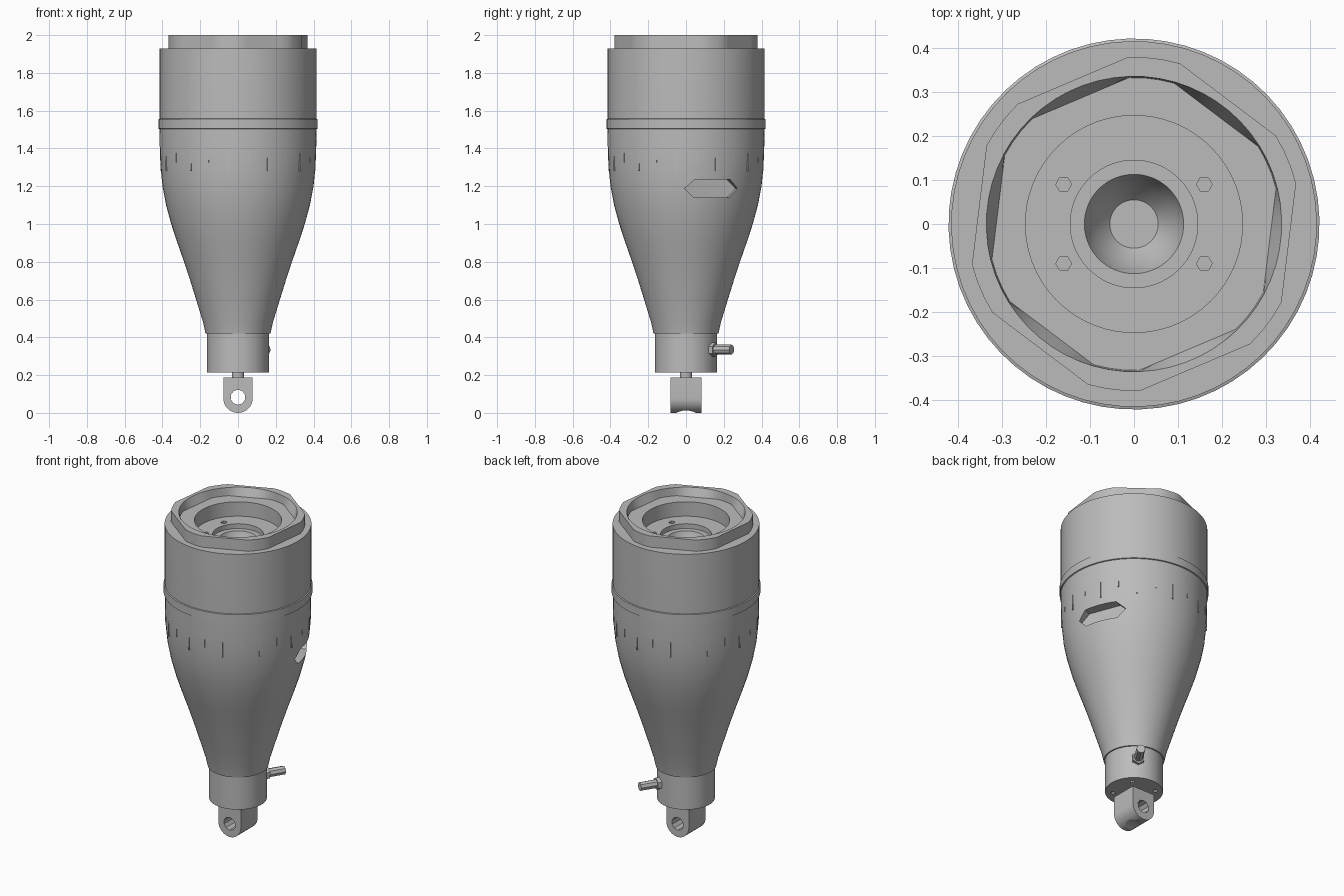
import bpy, bmesh, math
from mathutils import Matrix, Vector

if "Cube" in bpy.data.objects:
    bpy.data.objects.remove(bpy.data.objects["Cube"], do_unlink=True)

metal = bpy.data.materials.new("machined grey")
metal.use_nodes = True
GREY = (0.5, 0.5, 0.5, 1)
metal.diffuse_color = GREY
metal.node_tree.nodes["Principled BSDF"].inputs["Base Color"].default_value = GREY


def finish(name, bm, matrix=Matrix()):
    bmesh.ops.recalc_face_normals(bm, faces=bm.faces)
    bm.transform(matrix)
    mesh = bpy.data.meshes.new(name)
    bm.to_mesh(mesh)
    bm.free()
    mesh.materials.append(metal)
    obj = bpy.data.objects.new(name, mesh)
    bpy.context.collection.objects.link(obj)
    return obj


def lathe(name, rings, sides=60, matrix=Matrix()):
    """Stack of (radius, z[, True for six flats]) rings, capped at both ends."""
    bm = bmesh.new()
    loops = []
    for r, z, *flats in rings:
        loop = []
        for i in range(sides):
            a = math.radians(2) + math.tau * i / sides
            rad = r
            if flats:
                off = (a - math.radians(23)) % math.radians(60) - math.radians(30)
                rad = min(r, r * math.cos(math.radians(21)) / math.cos(off))
            loop.append(bm.verts.new((rad * math.cos(a), rad * math.sin(a), z)))
        loops.append(loop)
    for low, high in zip(loops, loops[1:]):
        for i in range(sides):
            j = (i + 1) % sides
            bm.faces.new((low[i], low[j], high[j], high[i]))
    bm.faces.new(loops[0])
    bm.faces.new(loops[-1])
    return finish(name, bm, matrix)


def prism(name, points, start, end, matrix=Matrix()):
    """Outline in local x, z extruded along local y."""
    bm = bmesh.new()
    face = bm.faces.new([bm.verts.new((x, start, z)) for x, z in points])
    out = bmesh.ops.extrude_face_region(bm, geom=[face])["geom"]
    verts = [g for g in out if isinstance(g, bmesh.types.BMVert)]
    bmesh.ops.translate(bm, verts=verts, vec=(0, end - start, 0))
    return finish(name, bm, matrix)


def cut(obj, cutter):
    cutter.hide_render = True
    mod = obj.modifiers.new("cut", 'BOOLEAN')
    mod.operation, mod.solver, mod.object = 'DIFFERENCE', 'EXACT', cutter
    bpy.context.view_layer.objects.active = obj
    bpy.ops.object.modifier_apply(modifier=mod.name)
    bpy.data.objects.remove(cutter, do_unlink=True)


def smooth(obj):
    bpy.ops.object.select_all(action='DESELECT')
    obj.select_set(True)
    bpy.context.view_layer.objects.active = obj
    bpy.ops.object.shade_smooth_by_angle(angle=math.radians(25))


def turn(angle):
    return Matrix.Rotation(math.radians(angle), 4, 'Z')


def lying(angle, z):
    """Local z axis pointing outwards at the given heading and height."""
    return Matrix.Translation((0, 0, z)) @ turn(angle) @ Matrix.Rotation(math.pi / 2, 4, 'Y')


# Housing: tapered outside, flatted rim, stepped bore
outside = [(0.172, 0.42), (0.185, 0.48), (0.222, 0.6), (0.253, 0.7), (0.286, 0.8),
           (0.321, 0.9), (0.354, 1.0), (0.381, 1.1), (0.4, 1.2), (0.41, 1.3),
           (0.414, 1.38), (0.416, 1.5), (0.416, 1.93)]
rim = [(0.38, 1.93, True), (0.38, 2.0, True), (0.336, 2.0), (0.333, 1.95, True)]
bore = [(0.247, 1.95), (0.247, 1.86), (0.145, 1.86), (0.145, 1.83), (0.113, 1.83),
        (0.09, 1.76), (0.055, 1.72)]
housing = lathe("housing", outside + rim + bore)

# Recessed window on the side
window = [(-0.15, 0), (-0.1, -0.048), (0.1, -0.048), (0.15, 0), (0.1, 0.048), (-0.1, 0.048)]
cut(housing, prism("window_cutter", window, 0.34, 0.5,
                   Matrix.Translation((0, 0, 1.188)) @ turn(21 - 90)))

# Screw holes in the bore floor
for x in (-0.16, 0.16):
    for y in (-0.09, 0.09):
        cut(housing, lathe("hole_cutter", [(0.018, 1.82), (0.018, 1.9)], 6,
                           Matrix.Translation((x, y, 0))))
smooth(housing)

# Raised band
smooth(lathe("band", [(0.41, 1.5), (0.422, 1.505), (0.422, 1.555), (0.41, 1.56)]))

# Graduation ticks
for i in range(24):
    bottom = 1.28 if i % 2 else 1.325
    tick = [(-0.003, bottom), (0.003, bottom), (0.003, 1.375), (-0.003, 1.375)]
    prism("tick", tick, 0.395, 0.4145, turn(15 * i + 7.5))

# Neck with holes in its underside
neck = lathe("neck", [(0.164, 0.215), (0.164, 0.43)])
for i in range(4):
    spot = Vector((0.12, 0, 0))
    cut(neck, lathe("hole_cutter", [(0.013, 0.2), (0.013, 0.25)], 8,
                    turn(45 + 90 * i) @ Matrix.Translation(spot)))
smooth(neck)

# Side fitting
smooth(lathe("fitting_nut", [(0.037, 0.14), (0.037, 0.185)], 6, lying(58, 0.335)))
smooth(lathe("fitting_stem", [(0.026, 0.18), (0.026, 0.285)], 8, lying(58, 0.335)))

# Eye at the bottom: rounded block, cross hole, scalloped underside
smooth(lathe("eye_shaft", [(0.033, 0.18), (0.033, 0.22)], 16))
arc = [math.pi + math.pi * i / 16 for i in range(17)]
outline = [(0.078 * math.cos(a), 0.078 + 0.078 * math.sin(a)) for a in arc]
eye = prism("eye_block", outline + [(0.078, 0.188), (-0.078, 0.188)], -0.083, 0.083)
cut(eye, lathe("eye_cutter", [(0.04, -0.2), (0.04, 0.2)], 10, lying(90, 0.083)))
cut(eye, lathe("scallop_cutter", [(0.11, -0.2), (0.11, 0.2)], 48, lying(0, -0.097)))
smooth(eye)
